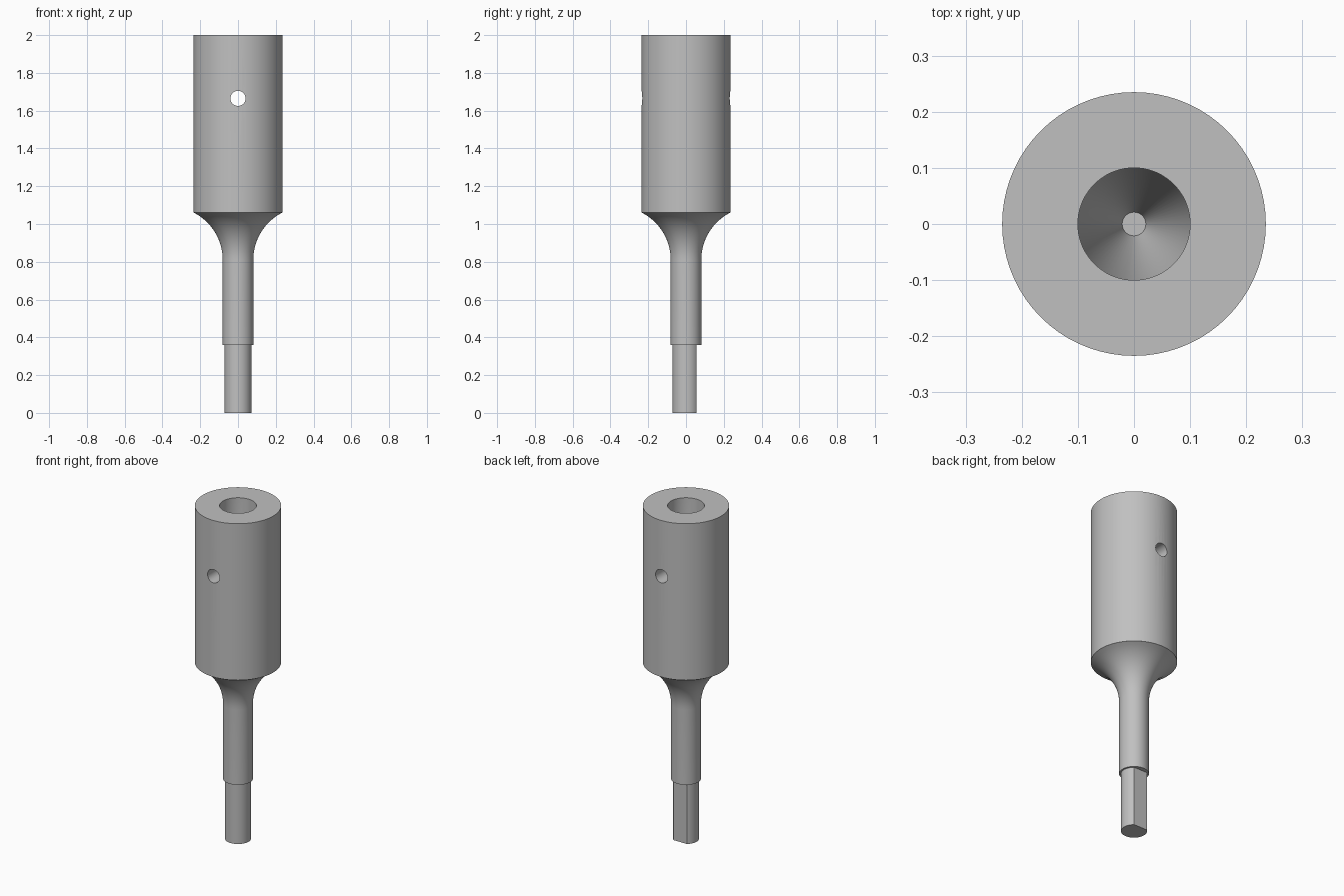
import bpy, bmesh, math
from mathutils import Matrix

cube = bpy.data.objects.get("Cube")
if cube:
    bpy.data.objects.remove(cube, do_unlink=True)

SEG = 72

steel = bpy.data.materials.new("grey steel")
steel.use_nodes = True
colour = (0.53, 0.53, 0.53, 1)
steel.diffuse_color = colour
steel.node_tree.nodes["Principled BSDF"].inputs["Base Color"].default_value = colour


def make_object(name, bm):
    mesh = bpy.data.meshes.new(name)
    bmesh.ops.recalc_face_normals(bm, faces=bm.faces)
    bm.to_mesh(mesh)
    bm.free()
    mesh.materials.append(steel)
    obj = bpy.data.objects.new(name, mesh)
    bpy.context.collection.objects.link(obj)
    return obj


def activate(obj):
    bpy.ops.object.select_all(action="DESELECT")
    obj.select_set(True)
    bpy.context.view_layer.objects.active = obj


def smooth(obj):
    activate(obj)
    bpy.ops.object.shade_smooth_by_angle(angle=math.radians(25))


def lathe(name, profile):
    """Spin a radius/height profile round z and cap both ends."""
    bm = bmesh.new()
    rings = []
    for r, z in profile:
        ring = bmesh.ops.create_circle(bm, segments=SEG, radius=r,
                                       matrix=Matrix.Translation((0, 0, z)))
        rings.append(ring["verts"])
    for low, high in zip(rings, rings[1:]):
        for i in range(SEG):
            j = (i + 1) % SEG
            bm.faces.new((low[i], low[j], high[j], high[i]))
    bm.faces.new(rings[0])
    bm.faces.new(rings[-1])
    return make_object(name, bm)


def cylinder(radius, depth, matrix):
    bm = bmesh.new()
    bmesh.ops.create_cone(bm, cap_ends=True, segments=SEG, radius1=radius,
                          radius2=radius, depth=depth, matrix=matrix)
    return bm


# Neck, flared shoulder, socket body and tapered blind bore
NECK, BODY, SHOULDER = 0.081, 0.235, 1.06
FLARE, START = 0.28, math.radians(63)
flare_z = SHOULDER - FLARE * math.sin(START)
flare = []
for i in range(15):
    a = START * i / 14
    flare.append((NECK + FLARE * (1 - math.cos(a)), flare_z + FLARE * math.sin(a)))
profile = [(NECK, 0.36)] + flare + [
    (BODY, SHOULDER), (BODY, 2), (0.1, 2), (0.1, 1.55), (0.021, 1.22)]
body = lathe("socket_body", profile)

# Cross pin hole, front to back
hole = make_object("pin_hole_cutter", cylinder(
    0.04, 1, Matrix.Translation((0, 0, 1.665)) @ Matrix.Rotation(math.pi / 2, 4, "X")))
hole.hide_render = True
cut = body.modifiers.new("pin hole", "BOOLEAN")
cut.operation = "DIFFERENCE"
cut.solver = "EXACT"
cut.object = hole
activate(body)
bpy.ops.object.modifier_apply(modifier=cut.name)
bpy.data.objects.remove(hole, do_unlink=True)
smooth(body)

# Drive shank with one flat at the back
bm = cylinder(0.071, 0.38, Matrix.Translation((0, 0, 0.19)))
bmesh.ops.bisect_plane(bm, geom=bm.verts[:] + bm.edges[:] + bm.faces[:],
                       plane_co=(0, 0.055, 0), plane_no=(0, 1, 0), clear_outer=True)
bmesh.ops.holes_fill(bm, edges=[e for e in bm.edges if e.is_boundary])
smooth(make_object("drive_shank", bm))
